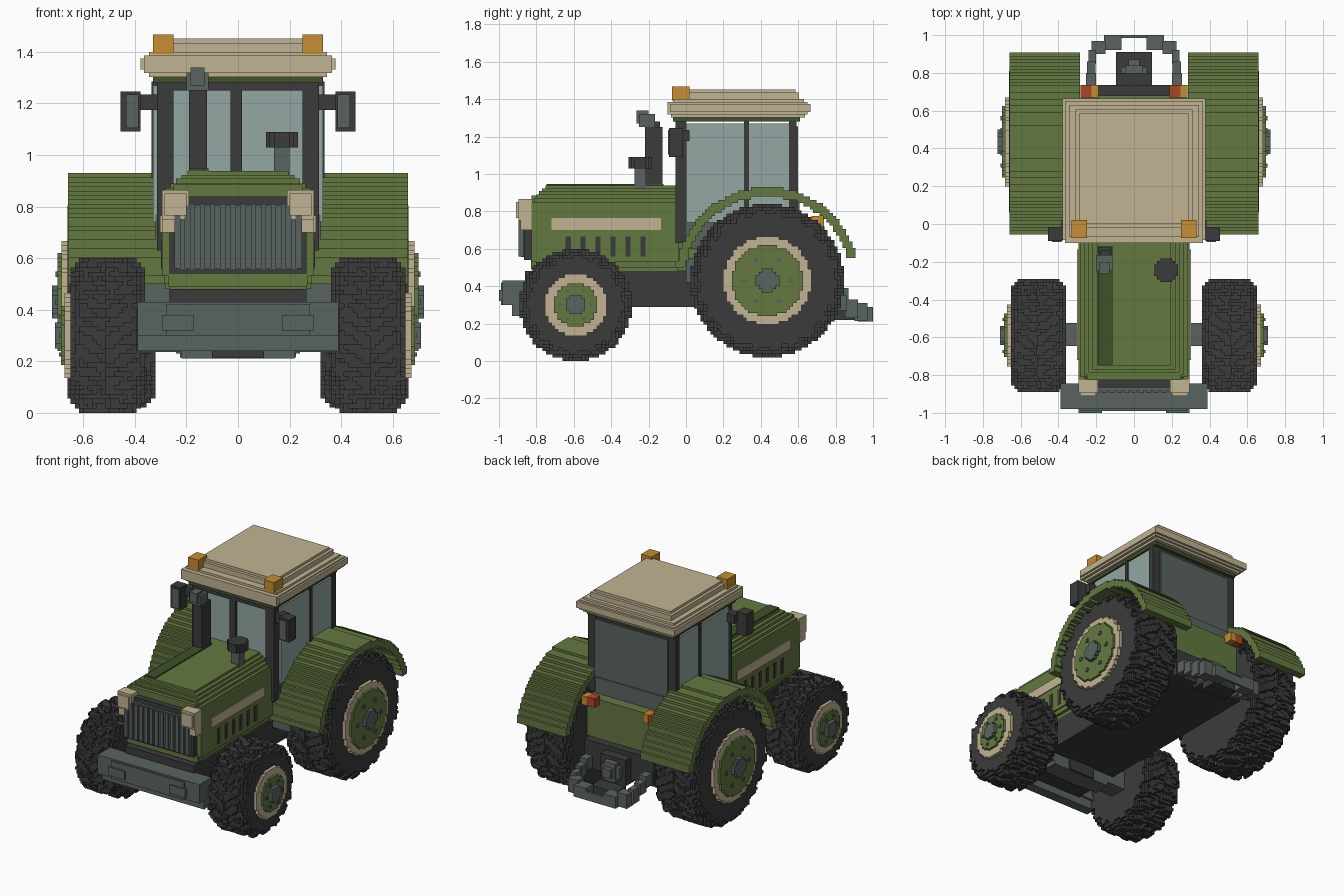
import bpy, math

if "Cube" in bpy.data.objects:
    bpy.data.objects.remove(bpy.data.objects["Cube"], do_unlink=True)


def material(name, rgb):
    lin = [((c / 255 + 0.055) / 1.055) ** 2.4 for c in rgb] + [1]
    m = bpy.data.materials.new(name)
    m.use_nodes = True
    m.diffuse_color = lin
    m.node_tree.nodes["Principled BSDF"].inputs["Base Color"].default_value = lin
    return m


GREEN = material("green paint", (100, 120, 64))
DKGREEN = material("dark green paint", (64, 80, 42))
CREAM = material("cream paint", (193, 180, 146))
BLACK = material("dark rubber", (59, 59, 59))
GREY = material("slate metal", (90, 100, 97))
GLASS = material("window glass", (146, 167, 163))
AMBER = material("amber lamp", (198, 142, 50))
RED = material("red lamp", (172, 70, 38))


def add(name, mat, verts, faces, mirror):
    me = bpy.data.meshes.new(name)
    me.from_pydata(verts, [], faces)
    me.materials.append(mat)
    ob = bpy.data.objects.new(name, me)
    bpy.context.collection.objects.link(ob)
    if mirror:
        mod = ob.modifiers.new("Mirror", 'MIRROR')
        mod.use_mirror_merge = False
    return ob


# Axis-aligned blocks given as (x0, x1, y0, y1, z0, z1)
def boxes(name, mat, items, mirror=False):
    verts, faces = [], []
    for x0, x1, y0, y1, z0, z1 in items:
        b = len(verts)
        verts += [(x, y, z) for z in (z0, z1) for x, y in ((x0, y0), (x1, y0), (x1, y1), (x0, y1))]
        faces += [[b + i for i in f] for f in
                  ((3, 2, 1, 0), (4, 5, 6, 7), (0, 1, 5, 4), (1, 2, 6, 5), (2, 3, 7, 6), (3, 0, 4, 7))]
    return add(name, mat, verts, faces, mirror)


# Small-cube solid: keeps every grid cell whose centre passes the test
def voxels(name, mat, lo, hi, counts, inside, mirror=True):
    step = [(hi[i] - lo[i]) / counts[i] for i in range(3)]
    cells = {(i, j, k) for i in range(counts[0]) for j in range(counts[1]) for k in range(counts[2])
             if inside(*(lo[a] + (c + 0.5) * step[a] for a, c in enumerate((i, j, k))))}
    index, faces = {}, []
    for cell in sorted(cells):
        for a in range(3):
            for s in (0, 1):
                near = list(cell)
                near[a] += 2 * s - 1
                if tuple(near) in cells:
                    continue
                quad = []
                for u, v in ((0, 0), (1, 0), (1, 1), (0, 1)):
                    p = list(cell)
                    p[a] += s
                    p[(a + 1) % 3] += u
                    p[(a + 2) % 3] += v
                    quad.append(index.setdefault(tuple(p), len(index)))
                faces.append(quad if s else quad[::-1])
    verts = [tuple(lo[a] + p[a] * step[a] for a in range(3)) for p in index]
    return add(name, mat, verts, faces, mirror)


H = 0.0175


def disc(name, mat, cy, cz, r, x0, x1, mirror=True):
    n = max(3, round(2 * r / H))
    voxels(name, mat, (x0, cy - r, cz - r), (x1, cy + r, cz + r), (1, n, n),
           lambda x, y, z: math.hypot(y - cy, z - cz) < r, mirror)


def wheel(prefix, cy, cz, r, lug, x0, x1, lugs, rim, plate, hub, bolt_r):
    mid, half = (x0 + x1) / 2, (x1 - x0) / 2

    # Tyre with chevron lugs and rounded shoulders
    def tyre(x, y, z):
        d = abs(x - mid) / half
        turn = math.atan2(z - cz, y - cy) * lugs / (2 * math.pi) + d * 0.9
        raised = (turn + (0.5 if x > mid else 0)) % 1 < 0.5
        return math.hypot(y - cy, z - cz) < r - (0 if raised else lug) - 0.035 * max(0, d - 0.75) * 4

    n = round(2 * r / H)
    voxels(prefix + "_tyres", BLACK, (x0, cy - r, cz - r), (x1, cy + r, cz + r),
           (round((x1 - x0) / H), n, n), tyre)
    # Rim, centre plate, hub and bolts
    disc(prefix + "_rims", CREAM, cy, cz, rim, x1 - 0.02, x1 + 0.022)
    disc(prefix + "_wheel_plates", GREEN, cy, cz, plate, x1, x1 + 0.037)
    disc(prefix + "_hubs", GREY, cy, cz, hub, x1, x1 + 0.06)
    s = hub * 0.17
    spots = [(cy + bolt_r * math.cos(i * math.pi / 3), cz + bolt_r * math.sin(i * math.pi / 3)) for i in range(6)]
    boxes(prefix + "_wheel_bolts", GREY,
          [(x1, x1 + 0.045, y - s, y + s, z - s, z + s) for y, z in spots], True)


wheel("front", -0.59, 0.30, 0.30, 0.025, 0.36, 0.65, 16, 0.165, 0.115, 0.05, 0.085)
wheel("rear", 0.435, 0.43, 0.41, 0.025, 0.32, 0.662, 22, 0.236, 0.19, 0.064, 0.125)

# Rear fenders: stepped arches
voxels("rear_fenders", GREEN, (0.285, -0.055, 0.50), (0.66, 0.925, 0.93), (1, 56, 25),
       lambda x, y, z: 0.44 < math.hypot(y - 0.435, z - 0.44) < 0.49
       and z > (0.50 if y < 0.4 else 0.56))

# Chassis, axles and steps
boxes("chassis", BLACK, [(-0.265, 0.265, -0.86, 0.735, 0.29, 0.48),
                         (-0.10, 0.10, -0.655, -0.515, 0.212, 0.29)])
boxes("front_axle", GREY, [(-0.40, 0.40, -0.645, -0.525, 0.236, 0.36),
                           (-0.22, 0.22, -0.645, -0.525, 0.21, 0.236)])
boxes("rear_axle", GREY, [(-0.34, 0.34, 0.37, 0.50, 0.37, 0.49)])
boxes("cab_steps", GREY, [(0.26, 0.40, -0.0, 0.12, 0.42, 0.55)], True)

# Front weight with two thin plates
boxes("front_weight", GREY, [(-0.39, 0.39, -0.98, -0.845, 0.30, 0.43), (-0.39, 0.39, -0.93, -0.86, 0.24, 0.30),
                             (-0.28, 0.28, -0.99, -0.97, 0.30, 0.42)])
boxes("front_weight_plates", GREY, [(0.17, 0.295, -1.0, -0.97, 0.32, 0.38)], True)

# Hood as stacked layers that step in toward the top: half width, front y, z0, z1
layers = [(0.265, -0.77, 0.475, 0.50), (0.285, -0.795, 0.50, 0.53), (0.295, -0.81, 0.53, 0.85),
          (0.282, -0.81, 0.85, 0.872), (0.262, -0.80, 0.872, 0.89), (0.24, -0.785, 0.89, 0.908),
          (0.22, -0.77, 0.908, 0.922), (0.195, -0.75, 0.922, 0.938)]
boxes("hood", GREEN, [(-w, w, y, -0.04, z0, z1) for w, y, z0, z1 in layers])
boxes("hood_ridge", DKGREEN, [(-0.19, -0.115, -0.745, -0.12, 0.93, 0.947)])
boxes("hood_nose", GREEN, [(-0.27, 0.27, -0.83, -0.80, 0.49, 0.55), (-0.25, 0.25, -0.825, -0.79, 0.83, 0.885),
                           (-0.295, -0.262, -0.825, -0.80, 0.53, 0.85), (0.262, 0.295, -0.825, -0.80, 0.53, 0.85)])
boxes("hood_stripes", CREAM, [(0.29, 0.302, -0.72, -0.135, 0.70, 0.765)], True)
boxes("hood_vents", BLACK, [(0.29, 0.299, y - 0.014, y + 0.014, 0.56, 0.665)
                            for y in (-0.63, -0.55, -0.47, -0.39, -0.31, -0.23)], True)

# Grille with vertical slats
boxes("grille_frame", BLACK, [(-0.265, 0.265, -0.865, -0.80, 0.54, 0.84)])
boxes("grille", GREY, [(-0.235, 0.235, -0.882, -0.82, 0.555, 0.81)])
boxes("grille_slats", GREY, [(-0.235 + i * 0.0392 - 0.012, -0.235 + i * 0.0392 + 0.012, -0.895, -0.87, 0.56, 0.805)
                             for i in range(13)])
boxes("headlights", CREAM, [(0.19, 0.295, -0.895, -0.82, 0.75, 0.865), (0.20, 0.285, -0.91, -0.89, 0.765, 0.85),
                            (0.235, 0.295, -0.885, -0.82, 0.70, 0.75)], True)

# Exhaust and air intake
boxes("exhaust_pipe", BLACK, [(-0.19, -0.12, -0.22, -0.125, 0.92, 1.25), (-0.18, -0.13, -0.20, -0.14, 1.25, 1.28)])
boxes("exhaust_tip", GREY, [(-0.20, -0.115, -0.25, -0.165, 1.25, 1.32), (-0.185, -0.13, -0.265, -0.20, 1.27, 1.34)])
boxes("intake_stem", GREY, [(0.14, 0.20, -0.275, -0.215, 0.92, 1.035)])
boxes("intake_cap", BLACK, [(0.108, 0.232, -0.275, -0.215, 1.03, 1.09), (0.14, 0.20, -0.307, -0.183, 1.03, 1.09),
                            (0.122, 0.218, -0.293, -0.197, 1.03, 1.09)])

# Cab body, glass and pillars
boxes("cab_base", GREEN, [(-0.284, 0.284, -0.045, 0.68, 0.48, 0.75)])
boxes("cab_sills", GREY, [(0.27, 0.32, 0.0, 0.30, 0.60, 0.77)], True)
boxes("cab_glass", GLASS, [(-0.33, 0.33, 0.0, 0.565, 0.74, 1.27), (-0.26, 0.26, -0.035, 0.02, 0.84, 1.26)])
boxes("cab_pillars", BLACK, [(0.25, 0.315, -0.055, 0.0, 0.63, 1.285), (0.26, 0.336, 0.31, 0.337, 0.74, 1.285),
                             (0.275, 0.336, 0.55, 0.59, 0.74, 1.285)], True)
boxes("windscreen_frame", BLACK, [(-0.03, 0.015, -0.05, 0.0, 0.84, 1.26), (-0.315, 0.315, -0.053, 0.0, 1.25, 1.285),
                                  (-0.315, 0.315, 0.55, 0.588, 1.25, 1.285)])
boxes("rear_window", GREY, [(-0.28, 0.28, 0.55, 0.60, 0.74, 1.255), (-0.27, 0.27, 0.59, 0.608, 0.75, 0.86)])

# Stepped roof
boxes("roof_underside", DKGREEN, [(-0.33, 0.33, -0.07, 0.61, 1.28, 1.308)])
boxes("roof", CREAM, [(-0.345, 0.345, -0.08, 0.635, 1.303, 1.32), (-0.365, 0.365, -0.10, 0.65, 1.318, 1.385),
                      (-0.378, 0.378, -0.085, 0.665, 1.332, 1.375), (-0.345, 0.345, -0.07, 0.63, 1.385, 1.40),
                      (-0.31, 0.31, -0.02, 0.605, 1.40, 1.435), (-0.29, 0.29, 0.0, 0.585, 1.435, 1.452)])
boxes("roof_beacons", AMBER, [(0.25, 0.33, -0.075, 0.02, 1.392, 1.468)], True)

# Mirrors
boxes("mirror_arms", BLACK, [(0.30, 0.385, -0.04, 0.02, 1.175, 1.235)], True)
boxes("mirrors", BLACK, [(0.378, 0.455, -0.09, -0.015, 1.092, 1.247)], True)
boxes("mirror_faces", GREY, [(0.385, 0.435, -0.096, -0.09, 1.105, 1.235)], True)

# Tail lamps: red beside amber on both sides
boxes("tail_lamps_red", RED, [(x, x + 0.058, 0.67, 0.735, 0.715, 0.775) for x in (-0.284, 0.188)])
boxes("tail_lamps_amber", AMBER, [(x, x + 0.038, 0.67, 0.737, 0.715, 0.775) for x in (-0.226, 0.246)])

# Rear hitch: stepped lift arms, end blocks, thin bar and power shaft
boxes("hitch_arms", GREY, [(0.20, 0.255, 0.70, 0.80, 0.30, 0.38), (0.205, 0.25, 0.79, 0.86, 0.27, 0.35),
                           (0.20, 0.24, 0.85, 0.92, 0.23, 0.33), (0.15, 0.225, 0.90, 0.97, 0.215, 0.31),
                           (0.065, 0.16, 0.92, 1.0, 0.21, 0.29)], True)
boxes("hitch_bar", GREY, [(-0.07, 0.07, 0.985, 1.0, 0.21, 0.27)])
boxes("power_shaft_mount", BLACK, [(-0.095, 0.095, 0.70, 0.80, 0.27, 0.45), (-0.095, 0.095, 0.79, 0.91, 0.22, 0.27)])
boxes("power_shaft", GREY, [(-0.07, 0.07, 0.78, 0.83, 0.32, 0.40), (-0.045, 0.045, 0.78, 0.84, 0.295, 0.425),
                            (-0.03, 0.03, 0.82, 0.87, 0.33, 0.39)])
